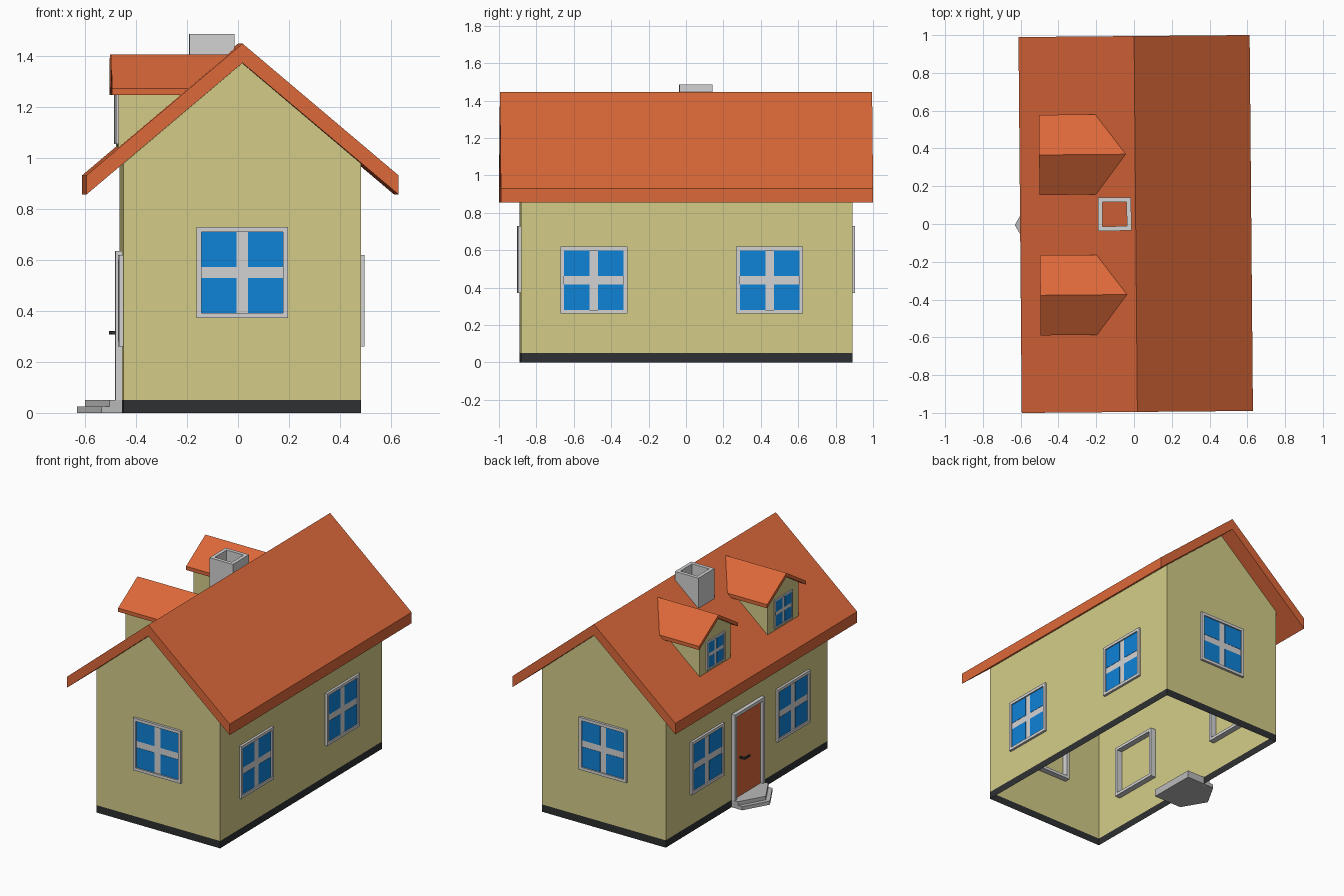
import bpy, bmesh, math
from mathutils import Vector, Matrix

if "Cube" in bpy.data.objects:
    bpy.data.objects.remove(bpy.data.objects["Cube"])

PLACE = Matrix.Translation((0.009, 0, 0)) @ Matrix.Rotation(0.0088, 4, 'Z')
SLOPE, RIDGE = 0.845, 1.447          # main roof pitch and height
WX, WY = 0.465, 0.885                # half size of the walls


def mat(name, r, g, b):
    m = bpy.data.materials.new(name)
    lin = lambda c: (c / 255 / 12.92) if c < 11 else ((c / 255 + 0.055) / 1.055) ** 2.4
    m.diffuse_color = (lin(r), lin(g), lin(b), 1)
    m.use_nodes = True
    m.node_tree.nodes["Principled BSDF"].inputs["Base Color"].default_value = m.diffuse_color
    return m


ROOF = mat("orange_roof", 220, 104, 57)
WALL = mat("cream_wall", 212, 204, 136)
GLASS = mat("blue_glass", 15, 130, 214)
TRIM = mat("light_grey", 211, 211, 211)
STEP = mat("step_grey", 185, 185, 185)
DARK = mat("dark_base", 46, 48, 49)


def finish(bm, name, *mats):
    bmesh.ops.recalc_face_normals(bm, faces=bm.faces)
    bm.transform(PLACE)
    me = bpy.data.meshes.new(name)
    bm.to_mesh(me)
    bm.free()
    for m in mats:
        me.materials.append(m)
    ob = bpy.data.objects.new(name, me)
    bpy.context.collection.objects.link(ob)
    return ob


def prism(bm, pts, axis, a, b, mi=0):
    """Extrude a 2D outline along an axis from a to b."""
    at = {'x': lambda p, t: (t, p[0], p[1]),
          'y': lambda p, t: (p[0], t, p[1]),
          'z': lambda p, t: (p[0], p[1], t)}[axis]
    lo = [bm.verts.new(at(p, a)) for p in pts]
    hi = [bm.verts.new(at(p, b)) for p in pts]
    n = len(pts)
    faces = [bm.faces.new(lo), bm.faces.new(hi)]
    faces += [bm.faces.new((lo[i], lo[(i + 1) % n], hi[(i + 1) % n], hi[i])) for i in range(n)]
    for f in faces:
        f.material_index = mi


def rect(x0, x1, y0, y1):
    return [(x0, y0), (x1, y0), (x1, y1), (x0, y1)]


def tube(bm, hw, t, a, b):
    """Square tube along z, centred on the origin."""
    loops = []
    for r, z in ((hw, a), (hw, b), (hw - t, b), (hw - t, a)):
        loops.append([bm.verts.new((x, y, z)) for x, y in rect(-r, r, -r, r)])
    for k in range(4):
        p, q = loops[k], loops[(k + 1) % 4]
        for i in range(4):
            j = (i + 1) % 4
            bm.faces.new((p[i], p[j], q[j], q[i]))


def clip_to_roof(bm):
    """Cut away everything under the left roof slope."""
    bmesh.ops.bisect_plane(bm, geom=bm.verts[:] + bm.edges[:] + bm.faces[:],
                           plane_co=(0, 0, RIDGE), plane_no=Vector((-SLOPE, 0, 1)).normalized(),
                           clear_inner=True)


def window(name, pos, angle, s=1.0):
    """Frame with cross bars and four panes; angle 0 faces -y."""
    bm = bmesh.new()
    tube(bm, 0.179 * s, 0.02 * s, -0.04 * s, 0.016 * s)
    r, c = 0.159 * s, 0.0225 * s
    prism(bm, rect(-r, r, -r, r), 'z', 0.001, 0.006 * s, 0)
    for i in (-1, 1):
        for j in (-1, 1):
            x, y = sorted((i * c, i * r)), sorted((j * c, j * r))
            prism(bm, rect(*x, *y), 'z', 0.004 * s, 0.008 * s, 1)
    bm.transform(Matrix.Translation(pos) @ Matrix.Rotation(angle, 4, 'Z')
                 @ Matrix.Rotation(math.pi / 2, 4, 'X'))
    finish(bm, name, TRIM, GLASS)


# Walls: open shell with a dark band at the bottom
bm = bmesh.new()
ez = 1.37 - SLOPE * WX
prism(bm, [(-WX, 0), (WX, 0), (WX, ez), (0, 1.37), (-WX, ez)], 'y', -WY, WY)
bm.normal_update()
bmesh.ops.delete(bm, geom=[f for f in bm.faces if abs(f.normal.z) > 0.1], context='FACES')
bmesh.ops.bisect_plane(bm, geom=bm.verts[:] + bm.edges[:] + bm.faces[:],
                       plane_co=(0, 0, 0.05), plane_no=(0, 0, 1))
for f in bm.faces:
    f.material_index = int(f.calc_center_median().z < 0.05)
finish(bm, "walls", WALL, DARK)

# Main roof
E = 0.612
bm = bmesh.new()
prism(bm, [(-E, RIDGE - SLOPE * E), (0, RIDGE), (E, RIDGE - SLOPE * E),
           (E, 0.855), (0, 1.371), (-E, 0.855)], 'y', -0.995, 0.995)
finish(bm, "main_roof", ROOF)

# Wall windows
for y, tag in ((-0.497, "front"), (0.443, "back")):
    window("right_window_" + tag, (WX, y, 0.44), math.pi / 2)
    window("left_window_" + tag, (-WX, y, 0.44), -math.pi / 2)
window("front_window", (0, -WY, 0.55), 0)
window("back_window", (0, WY, 0.55), math.pi)

# Dormers
for y, tag in ((0.37, "back"), (-0.373, "front")):
    h, w, top, eave = 0.212, 0.17, 1.405, 1.27
    k = (top - eave) / h
    bm = bmesh.new()
    prism(bm, [(y - w, 0.9), (y + w, 0.9), (y + w, top - 0.025 - k * w),
               (y, top - 0.025), (y - w, top - 0.025 - k * w)], 'x', -0.482, 0)
    clip_to_roof(bm)
    finish(bm, "dormer_walls_" + tag, WALL)
    bm = bmesh.new()
    prism(bm, [(y - h, eave), (y, top), (y + h, eave), (y + h, eave - 0.025),
               (y, top - 0.025), (y - h, eave - 0.025)], 'x', -0.508, 0)
    clip_to_roof(bm)
    finish(bm, "dormer_roof_" + tag, ROOF)
    window("dormer_window_" + tag, (-0.482, y, 1.152), -math.pi / 2, 0.55)

# Chimney
bm = bmesh.new()
tube(bm, 0.088, 0.024, 1.1, 1.485)
bm.transform(Matrix.Translation((-0.111, 0.053, 0)))
clip_to_roof(bm)
finish(bm, "chimney", TRIM)

# Door with frame and lever handle
bm = bmesh.new()
o, i, t = 0.164, 0.142, 0.635
prism(bm, [(-o, 0), (-o, t), (o, t), (o, 0), (i, 0), (i, t - 0.022), (-i, t - 0.022), (-i, 0)],
      'x', -WX - 0.025, -WX)
finish(bm, "door_frame", TRIM)
bm = bmesh.new()
prism(bm, rect(-i, i, 0.0, t - 0.022), 'x', -WX - 0.008, -WX - 0.001)
finish(bm, "door", ROOF)
bm = bmesh.new()
prism(bm, rect(0.08, 0.092, 0.308, 0.32), 'x', -0.514, -0.47)
prism(bm, rect(0.03, 0.08, 0.308, 0.32), 'x', -0.514, -0.502)
finish(bm, "door_handle", DARK)

# Pointed entrance steps
for n, (tip, z) in enumerate(((-0.64, 0.0), (-0.609, 0.025))):
    c, h = tip + 0.095, 0.165
    bm = bmesh.new()
    prism(bm, [(tip, 0), (c, -h), (-0.33, -h), (-0.33, h), (c, h)], 'z', z, z + 0.025)
    finish(bm, "step_%d" % (n + 1), STEP)
